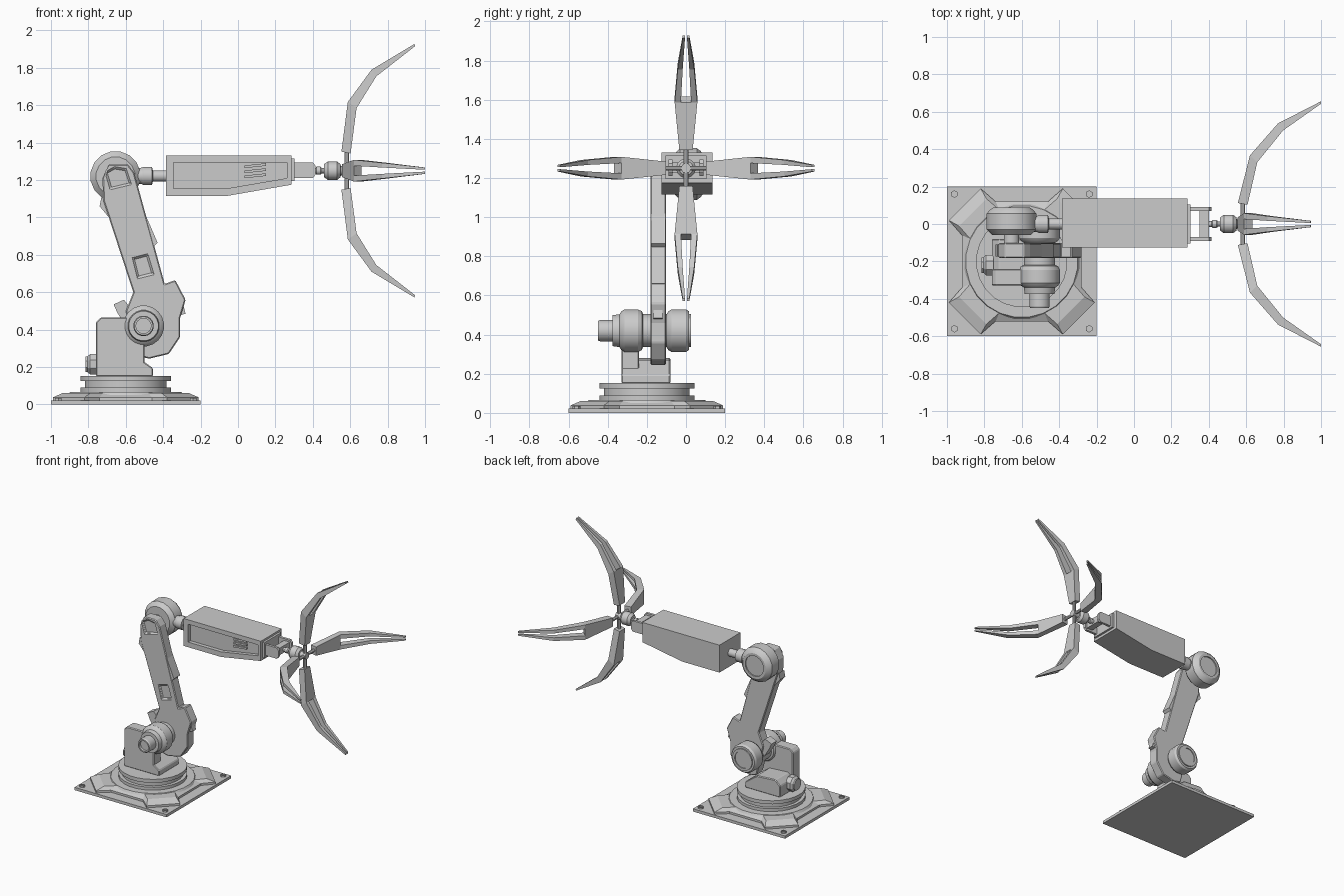
import bpy, bmesh
from math import sin, cos, pi
from mathutils import Vector

if "Cube" in bpy.data.objects:
    bpy.data.objects.remove(bpy.data.objects["Cube"])


def loft(name, rings, smooth=False):
    """Bridge rings of 3D points and cap both ends."""
    bm = bmesh.new()
    vs = [[bm.verts.new(p) for p in r] for r in rings]
    n = len(rings[0])
    for a, b in zip(vs, vs[1:]):
        for i in range(n):
            j = (i + 1) % n
            bm.faces.new((a[i], a[j], b[j], b[i]))
    bm.faces.new(vs[0][::-1])
    bm.faces.new(vs[-1])
    bmesh.ops.recalc_face_normals(bm, faces=bm.faces)
    me = bpy.data.meshes.new(name)
    bm.to_mesh(me)
    bm.free()
    ob = bpy.data.objects.new(name, me)
    bpy.context.collection.objects.link(ob)
    if smooth:
        select(ob)
        bpy.ops.object.shade_smooth_by_angle(angle=0.42)
    return ob


def select(ob):
    bpy.ops.object.select_all(action='DESELECT')
    ob.select_set(True)
    bpy.context.view_layer.objects.active = ob


def prism(name, pts, y0, y1):
    """Extrude an (x, z) outline along y."""
    return loft(name, [[(x, y, z) for x, z in pts] for y in (y0, y1)])


def box(name, x, y, z):
    return prism(name, [(x[0], z[0]), (x[1], z[0]), (x[1], z[1]), (x[0], z[1])], *y)


def lathe(name, axis, c, prof, n=20, smooth=True):
    """Turn (distance along axis, radius) steps about an axis through c."""
    q = Vector(axis).to_track_quat('Z', 'Y')
    return loft(name, [[Vector(c) + q @ Vector((r * cos(2 * pi * (i + .5) / n),
                r * sin(2 * pi * (i + .5) / n), t)) for i in range(n)]
                for t, r in prof], smooth)


def cut(ob, cutter):
    m = ob.modifiers.new('cut', 'BOOLEAN')
    m.object, m.operation, m.solver = cutter, 'DIFFERENCE', 'EXACT'
    select(ob)
    bpy.ops.object.modifier_apply(modifier='cut')
    bpy.data.objects.remove(cutter)


def bevel(ob, w):
    m = ob.modifiers.new('bevel', 'BEVEL')
    m.width, m.segments = w, 1


X, Y, Z = (1, 0, 0), (0, 1, 0), (0, 0, 1)
CX, CY = -0.6, -0.2

# Base plate, bolts and four-armed pedestal
box('base_plate', (-1, -.2), (-.6, .2), (0, .022))
for sx in (-1, 1):
    for sy in (-1, 1):
        lathe('base_bolt', Z, (CX + .36 * sx, CY + .36 * sy, 0),
              [(.01, .02), (.036, .02), (.036, .012), (.03, .012)], 6, False)
quad = [(.32, .14), (.39, .22), (.22, .39), (.14, .32)]
star = [(x * cos(a) - y * sin(a), x * sin(a) + y * cos(a))
        for a in (0, pi / 2, pi, 3 * pi / 2) for x, y in quad]
loft('base_star', [[(CX + x * s, CY + y * s, z) for x, y in star]
                   for z, s in ((.02, 1), (.038, 1), (.062, .86))])
lathe('turntable', Z, (CX, CY, 0),
      [(.05, .31), (.067, .3), (.067, .245), (.09, .245), (.09, .22), (.125, .22),
       (.125, .245), (.152, .245)], 24)

# Turret: low block, upright and rear motor
bevel(prism('turret_block', [(-.76, .15), (-.455, .15), (-.455, .195), (-.56, .27),
                             (-.72, .28), (-.76, .24)], -.33, -.08), .006)
bevel(prism('turret_upright', [(-.76, .15), (-.5, .15), (-.5, .465), (-.735, .465),
                               (-.76, .44)], -.33, -.24), .006)
lathe('turret_motor', X, (-.76, -.22, .215),
      [(.01, .06), (-.03, .06), (-.045, .045), (-.055, .045)], 8, False)

# Shoulder joint
lathe('shoulder_joint', Y, (-.505, 0, .42),
      [(-.43, .04), (-.45, .04), (-.45, .05), (-.44, .055), (-.375, .055), (-.375, .08),
       (-.34, .085), (-.33, .1), (-.315, .11), (-.245, .11), (-.225, .1), (-.22, .085),
       (-.10, .085), (-.09, .1), (-.075, .11), (0, .11), (.015, .1), (.015, .085),
       (.025, .085), (.025, .065), (.018, .065)], 20)

# Lower arm with recessed windows and clamp blocks
arm = prism('lower_arm', [
    (-.54, .26), (-.475, .245), (-.37, .27), (-.31, .36), (-.31, .46), (-.28, .56),
    (-.335, .665), (-.392, .645), (-.555, 1.24), (-.59, 1.285), (-.69, 1.285),
    (-.725, 1.21), (-.72, 1.09), (-.56, .6), (-.6, .5)], -.182, -.102)
cut(arm, prism('window_cutter', [(-.56, .78), (-.485, .8), (-.455, .7), (-.535, .68)],
               -.25, -.168))
cut(arm, prism('window_cutter', [(-.705, 1.24), (-.66, 1.265), (-.6, 1.255), (-.575, 1.18),
                                 (-.68, 1.155)], -.25, -.168))
bevel(arm, .006)
prism('arm_side_box', [(-.56, 1.09), (-.525, 1.085), (-.43, .865), (-.455, .84),
                       (-.5, .85)], -.18, -.104)
prism('arm_upper_block', [(-.73, 1.11), (-.74, 1.06), (-.69, 1.0), (-.66, 1.05)], -.175, -.11)
prism('arm_rear_block', [(-.665, .535), (-.61, .56), (-.56, .5), (-.6, .42), (-.645, .49)],
      -.175, -.11)
prism('arm_front_block', [(-.31, .6), (-.28, .485), (-.34, .47), (-.34, .6)], -.165, -.12)

# Elbow joint
lathe('elbow_joint', Y, (-.655, 0, 1.22),
      [(-.12, .042), (-.06, .042), (-.06, .105), (-.045, .12), (-.03, .135), (.055, .135),
       (.075, .12), (.088, .1), (.088, .08), (.078, .08)], 16)

# Forearm shaft, shell and recessed side panel
lathe('forearm_shaft', X, (0, 0, 1.222),
      [(-.56, .04), (-.515, .045), (-.505, .05), (-.46, .05), (-.455, .03), (-.37, .03)], 16)
fore = prism('forearm', [(-.385, 1.115), (-.06, 1.115), (.285, 1.175), (.285, 1.33),
                         (-.385, 1.33)], -.125, .135)
cut(fore, prism('panel_cutter', [(-.345, 1.155), (-.06, 1.155), (.262, 1.21), (.262, 1.295),
                                 (-.345, 1.295)], -.2, -.095))
for i in range(3):
    z = 1.21 + .027 * i
    prism('panel_vent', [(.035, z), (.15, z + .012), (.15, z + .026), (.035, z + .014)],
          -.108, -.09)

# Wrist fork
box('wrist_plate', (.28, .302), (-.105, .105), (1.195, 1.315))
for s in (-1, 1):
    prism('wrist_fork', [(.30, 1.21), (.40, 1.21), (.415, 1.23), (.415, 1.275),
                         (.40, 1.295), (.30, 1.295)], s * .07, s * .09)
box('wrist_bar', (.35, .4), (-.08, .08), (1.225, 1.28))
lathe('wrist_hub', X, (0, 0, 1.25),
      [(.39, .015), (.415, .015), (.42, .022), (.44, .022), (.45, .014), (.46, .014),
       (.46, .035), (.48, .05), (.53, .05), (.548, .036), (.55, .025), (.6, .025)], 16)

# Four two-pronged claws: outer and inner edges as (x, distance from hand axis)
tall = ([(.553, .102), (.587, .367), (.714, .54), (.944, .678)],
        [(.602, .092), (.634, .335), (.74, .505), (.946, .665)])
wide = ([(.555, .112), (.62, .367), (.77, .538), (1.0, .656)],
        [(.607, .103), (.659, .33), (.797, .5), (1.0, .643)])
for k in range(4):
    outer, inner = (tall, wide)[k % 2]
    d = Vector((0, sin(k * pi / 2), cos(k * pi / 2)))
    t = Vector((0, d.z, -d.y))

    def section(i, w0, w1):
        return [Vector((x, 0, 1.25)) + d * r + t * w for (x, r), w in
                ((outer[i], w0), (outer[i], w1), (inner[i], w1), (inner[i], w0))]

    loft('claw_root', [section(0, -.034, .034), section(1, -.058, .058)])
    for s in (-1, 1):
        loft('claw_prong', [section(i, s * a, s * b) for i, a, b in
                            ((1, .026, .058), (2, .017, .042), (3, .005, .017))])
    lathe('claw_stem', d, (.582, 0, 1.25), [(0, .013), (.11, .013)], 8)
